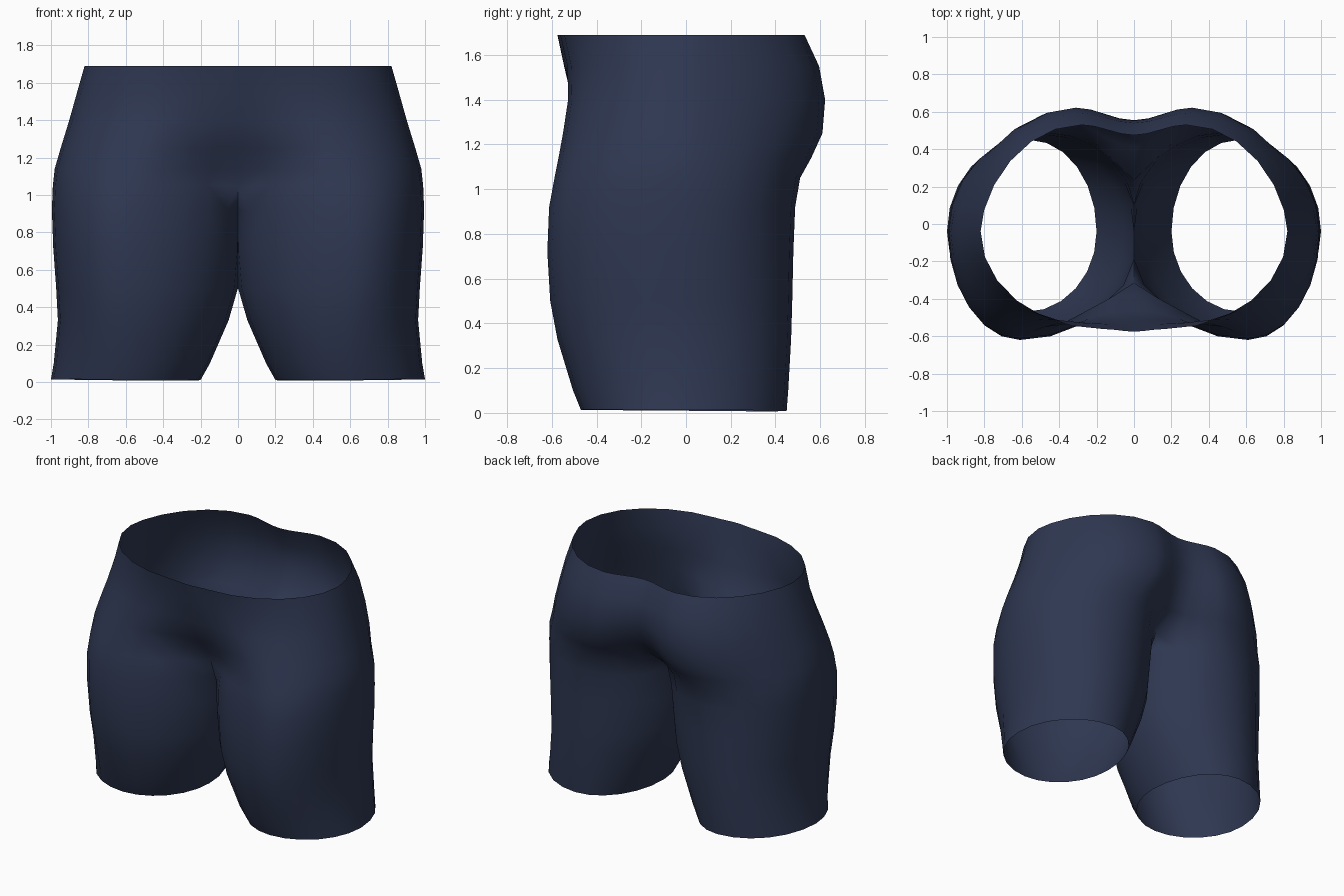
import bpy, bmesh
from math import sin, cos, pi, radians

if "Cube" in bpy.data.objects:
    bpy.data.objects.remove(bpy.data.objects["Cube"])

# Leg levels: z, inner x, outer x, front y, back y, x of front bulge, x of back bulge
LEG = [
    (0.012, 0.20, 1.000, -0.47, 0.45, 0.58, 0.56),
    (0.10, 0.15, 0.985, -0.505, 0.457, 0.57, 0.56),
    (0.33, 0.05, 0.963, -0.575, 0.47, 0.58, 0.54),
    (0.50, 0.00, 0.972, -0.607, 0.475, 0.60, 0.52),
    (0.72, -0.02, 0.988, -0.62, 0.48, 0.61, 0.50),
    (0.92, -0.03, 0.995, -0.612, 0.488, 0.61, 0.47),
    (1.05, -0.01, 0.990, -0.588, 0.51, 0.58, 0.43),
]
# Hip levels: z, front centre y, back centre y, outer x, front y, back y, bulge x's
HIP = [
    (1.14, -0.37, 0.41, 0.980, -0.57, 0.56, 0.53, 0.38),
    (1.25, -0.46, 0.49, 0.948, -0.55, 0.61, 0.48, 0.33),
    (1.40, -0.51, 0.555, 0.902, -0.527, 0.622, 0.38, 0.31),
    (1.55, -0.545, 0.54, 0.860, -0.53, 0.595, 0.25, 0.30),
    (1.69, -0.575, 0.475, 0.820, -0.562, 0.53, 0.16, 0.28),
]
N, SEAM = 24, 4      # points round a leg; steps from front bulge to centre seam


def oval(k, xin, xout, yf, yb, xf, xb, pinch=1.0):
    """Point on a lopsided oval, running front, outside, back, inside."""
    a = radians((k - SEAM) * 360 / N)
    s, c = sin(a), cos(a)
    ym = -0.04
    cx = xf if c > 0 else xb
    rx = (xout - cx) if s > 0 else (cx - xin)
    y = ym + (yf - ym) * c if c > 0 else ym + (yb - ym) * abs(c) ** pinch
    return cx + rx * s, y


bm = bmesh.new()
rings = []

# Leg tube up to the crotch, with the hem dropping slightly to the back and inside
for i, (z, *p) in enumerate(LEG):
    ring = []
    top = i == len(LEG) - 1
    for k in range(N):
        x, y = oval(k, *p)
        inner = k == 0 or k >= N - SEAM
        x = 0.0 if top and inner else max(x, 0.0008)
        drop = 0.008 * y - 0.008 * (x - 0.6) if i == 0 else 0
        ring.append(bm.verts.new((x, y, z - drop * (1 if y > 0 else 0.5))))
    rings.append(ring)

# Hip shell from the front seam round to the back seam
last = N - SEAM
for z, fc, bc, xout, yf, yb, xf, xb in HIP:
    ring = []
    for k in range(last + 1):
        if k < SEAM:
            t = k / SEAM
            x, y = xf * t, fc + (yf - fc) * (1 - cos(pi * t)) / 2
        elif k > last - SEAM:
            t = (last - k) / SEAM
            x, y = xb * t, bc + (yb - bc) * (1 - cos(pi * t)) / 2
        else:
            x, y = oval(k, 0, xout, yf, yb, xf, xb, 1.2)
        ring.append(bm.verts.new((x, y, z)))
    rings.append(ring)

# Skin neighbouring levels
for lo, hi in zip(rings, rings[1:]):
    closed = len(hi) == N
    for k in range(N if closed else last):
        j = (k + 1) % N
        bm.faces.new((lo[k], lo[j], hi[j], hi[k]))
for f in bm.faces:
    f.smooth = True

mesh = bpy.data.meshes.new("shorts")
bm.to_mesh(mesh)
bm.free()

# Navy cloth
cloth = bpy.data.materials.new("navy_cloth")
cloth.diffuse_color = (0.028, 0.039, 0.084, 1)
cloth.use_nodes = True
cloth.node_tree.nodes["Principled BSDF"].inputs["Base Color"].default_value = cloth.diffuse_color
mesh.materials.append(cloth)

shorts = bpy.data.objects.new("shorts", mesh)
bpy.context.collection.objects.link(shorts)

# Other half, joined only along the centre seam
mirror = shorts.modifiers.new("other_half", 'MIRROR')
mirror.use_axis[0] = True
mirror.use_mirror_merge = True
mirror.merge_threshold = 0.001
